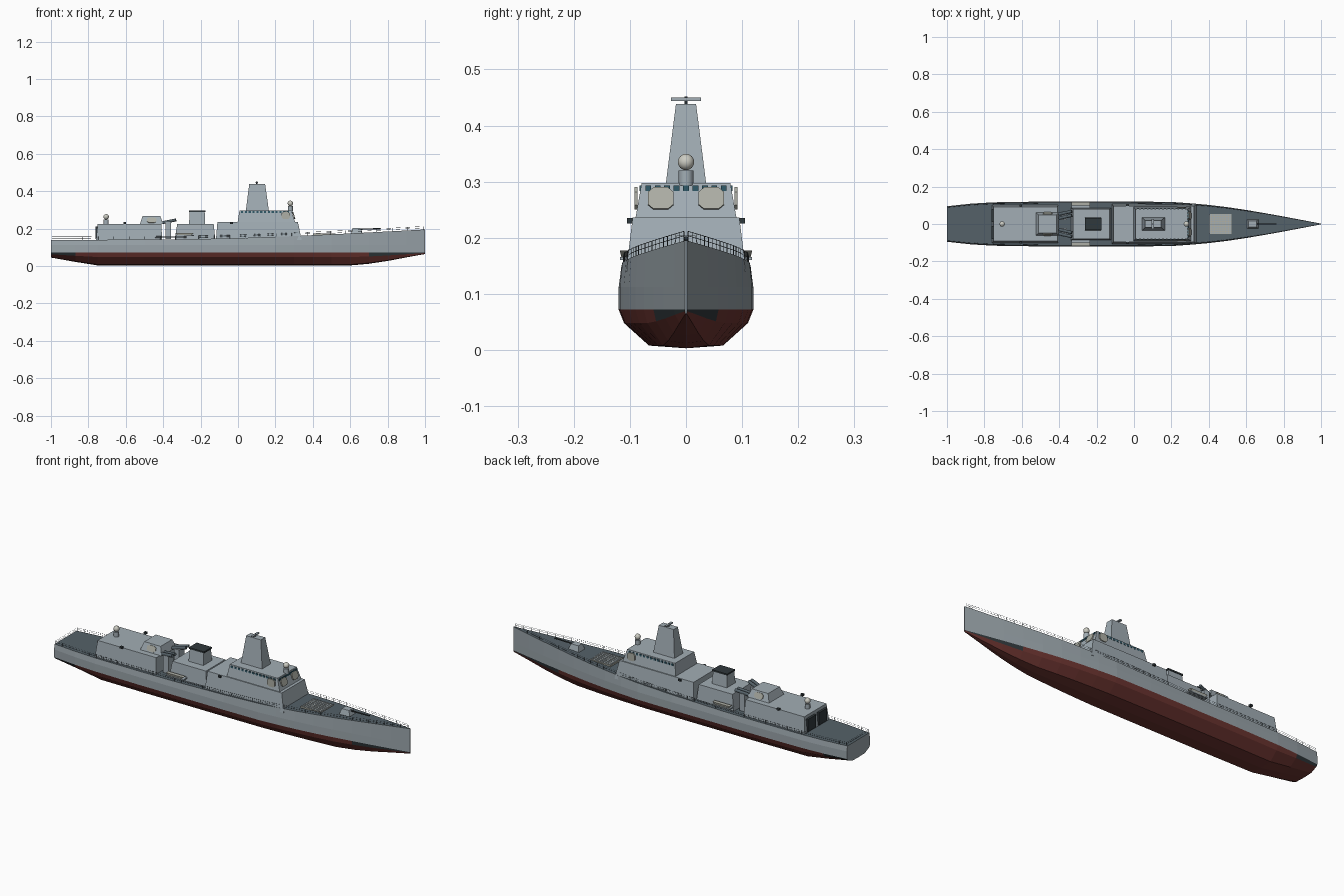
import bpy, bmesh, math
from mathutils import Vector

if "Cube" in bpy.data.objects:
    bpy.data.objects.remove(bpy.data.objects["Cube"])


def mat(name, r, g, b):
    m = bpy.data.materials.new(name)
    m.diffuse_color = (r, g, b, 1)
    m.use_nodes = True
    m.node_tree.nodes["Principled BSDF"].inputs["Base Color"].default_value = m.diffuse_color
    return m


GREY = mat("hull_grey", 0.32, 0.37, 0.40)
HOUSE = mat("house_grey", 0.36, 0.42, 0.46)
RED = mat("antifouling", 0.15, 0.035, 0.03)
DARK = mat("dark", 0.03, 0.04, 0.045)
DECK = mat("deck_slate", 0.09, 0.12, 0.14)
GLASS = mat("glass", 0.03, 0.10, 0.14)
PANEL = mat("panel", 0.42, 0.43, 0.38)
DOME = mat("dome", 0.6, 0.6, 0.54)


def make(name, verts, faces, mats, ids=None):
    me = bpy.data.meshes.new(name)
    me.from_pydata(verts, [], faces)
    for m in mats:
        me.materials.append(m)
    if ids:
        me.polygons.foreach_set("material_index", ids)
    bm = bmesh.new()
    bm.from_mesh(me)
    bmesh.ops.recalc_face_normals(bm, faces=bm.faces)
    bm.to_mesh(me)
    bm.free()
    ob = bpy.data.objects.new(name, me)
    bpy.context.collection.objects.link(ob)
    return ob


def block(name, base, top, m=HOUSE, y=0):
    # base and top: (x0, x1, half_width, z)
    v = [(x, y + s * h, z) for x0, x1, h, z in (base, top)
         for x, s in ((x0, -1), (x1, -1), (x1, 1), (x0, 1))]
    f = [(3, 2, 1, 0), (4, 5, 6, 7)] + [(i, (i + 1) % 4, (i + 1) % 4 + 4, i + 4) for i in range(4)]
    return make(name, v, f, [m])


def box(name, x, y, z, sx, sy, sz, m):
    return block(name, (x - sx / 2, x + sx / 2, sy / 2, z - sz / 2),
                 (x - sx / 2, x + sx / 2, sy / 2, z + sz / 2), m, y)


def rod(name, a, b, r, m, n=12):
    a, b = Vector(a), Vector(b)
    bpy.ops.mesh.primitive_cylinder_add(vertices=n, radius=r, depth=(b - a).length, location=(a + b) / 2)
    ob = bpy.context.object
    ob.name = name
    ob.rotation_euler = (b - a).to_track_quat('Z', 'Y').to_euler()
    ob.data.materials.append(m)
    bpy.ops.object.shade_smooth_by_angle()
    return ob


def interp(table, x):
    for (xa, a), (xb, b) in zip(table, table[1:]):
        if x <= xb:
            return a + (b - a) * (x - xa) / (xb - xa)
    return table[-1][1]


# hull lines: half beam, deck height, keel height along x
BEAM = [(-1, .095), (-.87, .109), (-.75, .116), (-.5, .12), (0, .12), (.2, .118), (.3, .111),
        (.4, .102), (.5, .090), (.6, .075), (.7, .058), (.8, .040), (.9, .021), (1, .002)]
SHEER = [(-1, .139), (-.3, .142), (0, .149), (.3, .160), (.6, .174), (1, .195)]
KEEL = [(-1, .045), (-.87, .022), (-.75, .003), (.6, .003), (.7, .012), (.8, .027), (.9, .046), (1, .064)]


def deck_edge(x):
    return interp(BEAM, x) * .96, interp(SHEER, x)


# hull: half sections lofted from stern to bow
verts, faces, ids = [], [], []
xs = sorted({x for t in (BEAM, SHEER, KEEL) for x, _ in t})
for x in xs:
    b, d, k = interp(BEAM, x), interp(SHEER, x), interp(KEEL, x)
    h = .072 - k
    half = [(b * .55, k + h * .07), (b * .92, k + h * .65), (b, .072), (b, .112), (b * .96, d)]
    sec = [(-y, z) for y, z in reversed(half)] + [(0, k)] + half
    verts += [(x, y, z) for y, z in sec]
N = 11
for i in range(len(xs) - 1):
    for j in range(N):
        a, c = i * N + j, i * N + (j + 1) % N
        faces.append((a, c, c + N, a + N))
        end = xs[i] >= .7 or xs[i + 1] <= -.8
        ids.append(3 if j == 10 else 0 if j in (0, 1, 8, 9) else 2 if j in (2, 7) and end else 1)
faces += [tuple(range(N)), tuple(range(len(verts) - N, len(verts)))]
ids += [0, 0]
hull = make("hull", verts, faces, [GREY, RED, DARK, DECK], ids)

# deckhouses
block("hangar", (-.76, -.405, .102, .13), (-.75, -.41, .092, .225))
block("mid_deckhouse", (-.34, -.12, .088, .13), (-.325, -.13, .080, .225))
block("forward_deckhouse", (-.118, .34, .107, .14), (-.11, .32, .095, .236))
block("bridge", (-.002, .305, .090, .235), (.008, .285, .079, .298))
block("aft_radar_house", (-.525, -.400, .062, .224), (-.510, -.415, .048, .266))
block("mast", (.042, .165, .036, .296), (.06, .145, .018, .438))
block("funnel", (-.262, -.176, .036, .224), (-.258, -.178, .030, .290))
block("funnel_cap", (-.262, -.174, .033, .288), (-.262, -.174, .033, .296), DARK)

# mast head antenna
rod("antenna_post", (.1, 0, .437), (.1, 0, .452), .003, DARK)
box("antenna_bar", .1, 0, .447, .012, .054, .006, HOUSE)

# hangar doors
for s in (-1, 1):
    box("hangar_door", -.757, s * .045, .177, .012, .068, .066, DARK)

# bridge windows
for i in range(9):
    box("front_window", .289, (i - 4) * .0168, .288, .006, .0105, .010, GLASS)
for i in range(13):
    for s in (-1, 1):
        box("side_window", .022 + i * .0205, s * .081, .288, .012, .004, .010, GLASS)


# octagonal radar panels
def panel(name, center, across, up, w, h):
    c, a, u = Vector(center), Vector(across).normalized(), Vector(up).normalized()
    n = a.cross(u)
    pts = [(-.5, -.28), (-.28, -.5), (.28, -.5), (.5, -.28), (.5, .28), (.28, .5), (-.28, .5), (-.5, .28)]
    v = [c + a * p * w + u * q * h + n * t for t in (-.003, .003) for p, q in pts]
    f = [tuple(range(7, -1, -1)), tuple(range(8, 16))]
    f += [(i, (i + 1) % 8, (i + 1) % 8 + 8, i + 8) for i in range(8)]
    make(name, v, f, [PANEL])


for s in (-1, 1):
    panel("front_radar_panel", (.298, s * .045, .270), (0, 1, 0), (-.3, 0, 1), .046, .040)
    panel("side_radar_panel", (.255, s * .089, .270), (1, 0, 0), (0, 0, 1), .044, .040)
    panel("aft_radar_panel", (-.462, s * .056, .245), (1, 0, 0), (0, -s * .33, 1), .050, .030)
    # side stubs, boats and their cradles
    for x in (-.605, -.035):
        box("side_stub", x, s * .099, .230, .014, .013, .010, DARK)
    box("boat_platform", -.285, s * .100, .163, .10, .036, .006, HOUSE)
    block("boat", (-.325, -.25, .007, .165), (-.335, -.235, .010, .177), PANEL, s * .108)
    # missile canisters
    for k in range(2):
        y = s * (.03 + k * .022)
        rod("launch_tube", (-.402, y, .232), (-.332, y + s * .016, .246), .008, DECK)
    box("tube_cradle", -.372, s * .045, .19, .03, .045, .09, HOUSE)

# close-in weapon domes
for x, z in ((.28, .296), (-.705, .224)):
    rod("dome_base", (x, 0, z - .003), (x, 0, z + .024), .013, HOUSE, 16)
    bpy.ops.mesh.primitive_uv_sphere_add(segments=20, ring_count=12, radius=.0145, location=(x, 0, z + .039))
    bpy.context.object.name = "dome"
    bpy.context.object.data.materials.append(DOME)
    bpy.ops.object.shade_smooth_by_angle()

# bow gun
block("gun_house", (.603, .668, .026, .170), (.613, .655, .017, .204))
rod("gun_barrel", (.65, 0, .197), (.762, 0, .199), .0035, DARK)

# vertical launch cells on the foredeck
block("launch_bed", (.40, .52, .054, .155), (.40, .52, .054, .173), PANEL)
for i in range(8):
    for j in range(8):
        box("launch_cell", .408 + i * .0149, (j - 3.5) * .0132, .1735, .010, .009, .003, HOUSE)

# deck railings: two rails plus posts on both sides
cu = bpy.data.curves.new("railing", 'CURVE')
cu.dimensions = '3D'
cu.bevel_depth = .0006
cu.bevel_resolution = 0


def wire(points):
    sp = cu.splines.new('POLY')
    sp.points.add(len(points) - 1)
    for p, q in zip(sp.points, points):
        p.co = (*q, 1)


stations = [-.995 + i * 1.985 / 48 for i in range(49)]
for s in (-1, 1):
    for h in (.009, .017):
        wire([(x, s * deck_edge(x)[0] * .97, deck_edge(x)[1] + h) for x in stations])
    for x in stations:
        y, z = deck_edge(x)
        wire([(x, s * y * .97, z - .002), (x, s * y * .97, z + .017)])
y, z = deck_edge(-.995)
for h in (.009, .017):
    wire([(-.995, -y * .97, z + h), (-.995, y * .97, z + h)])
cu.materials.append(DECK)
bpy.context.collection.objects.link(bpy.data.objects.new("railing", cu))
